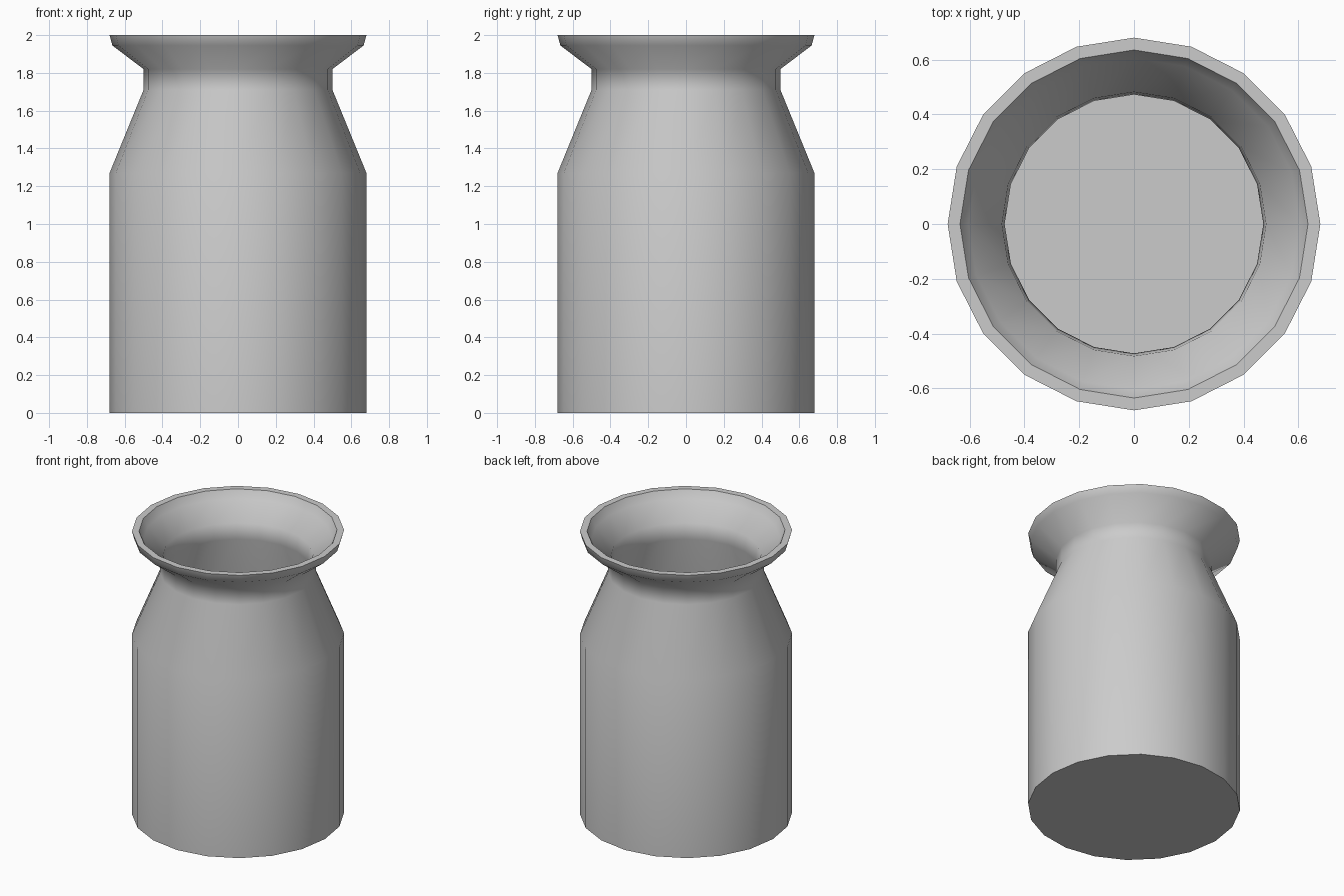
import bpy, bmesh, math

if "Cube" in bpy.data.objects:
    bpy.data.objects.remove(bpy.data.objects["Cube"])

SIDES = 20


def lathe(name, profile):
    """Revolve a closed wall profile of (radius, z), capping both ends."""
    bm = bmesh.new()
    rings = []
    for r, z in profile:
        rings.append([bm.verts.new((r * math.cos(2 * math.pi * i / SIDES),
                                    r * math.sin(2 * math.pi * i / SIDES), z))
                      for i in range(SIDES)])
    for a, b in zip(rings, rings[1:]):
        for i in range(SIDES):
            j = (i + 1) % SIDES
            bm.faces.new((a[i], a[j], b[j], b[i]))
    bm.faces.new(rings[0])
    bm.faces.new(rings[-1])
    bmesh.ops.recalc_face_normals(bm, faces=bm.faces[:])
    mesh = bpy.data.meshes.new(name)
    bm.to_mesh(mesh)
    bm.free()
    obj = bpy.data.objects.new(name, mesh)
    bpy.context.collection.objects.link(obj)
    return obj


# outside of the can: body, shoulder, neck, flared mouth, lip
outer = [(0.68, 0), (0.68, 1.27), (0.50, 1.71), (0.50, 1.82),
         (0.665, 1.945), (0.68, 2.0)]
# inside of the can, from the lip down to the floor
inner = [(0.635, 2.0), (0.605, 1.945), (0.482, 1.83), (0.472, 1.72),
         (0.65, 1.26), (0.65, 0.03)]

can = lathe("milk_can", outer + inner)

# smooth sides, sharp base and rim
bpy.context.view_layer.objects.active = can
can.select_set(True)
bpy.ops.object.shade_smooth_by_angle(angle=math.radians(58))
